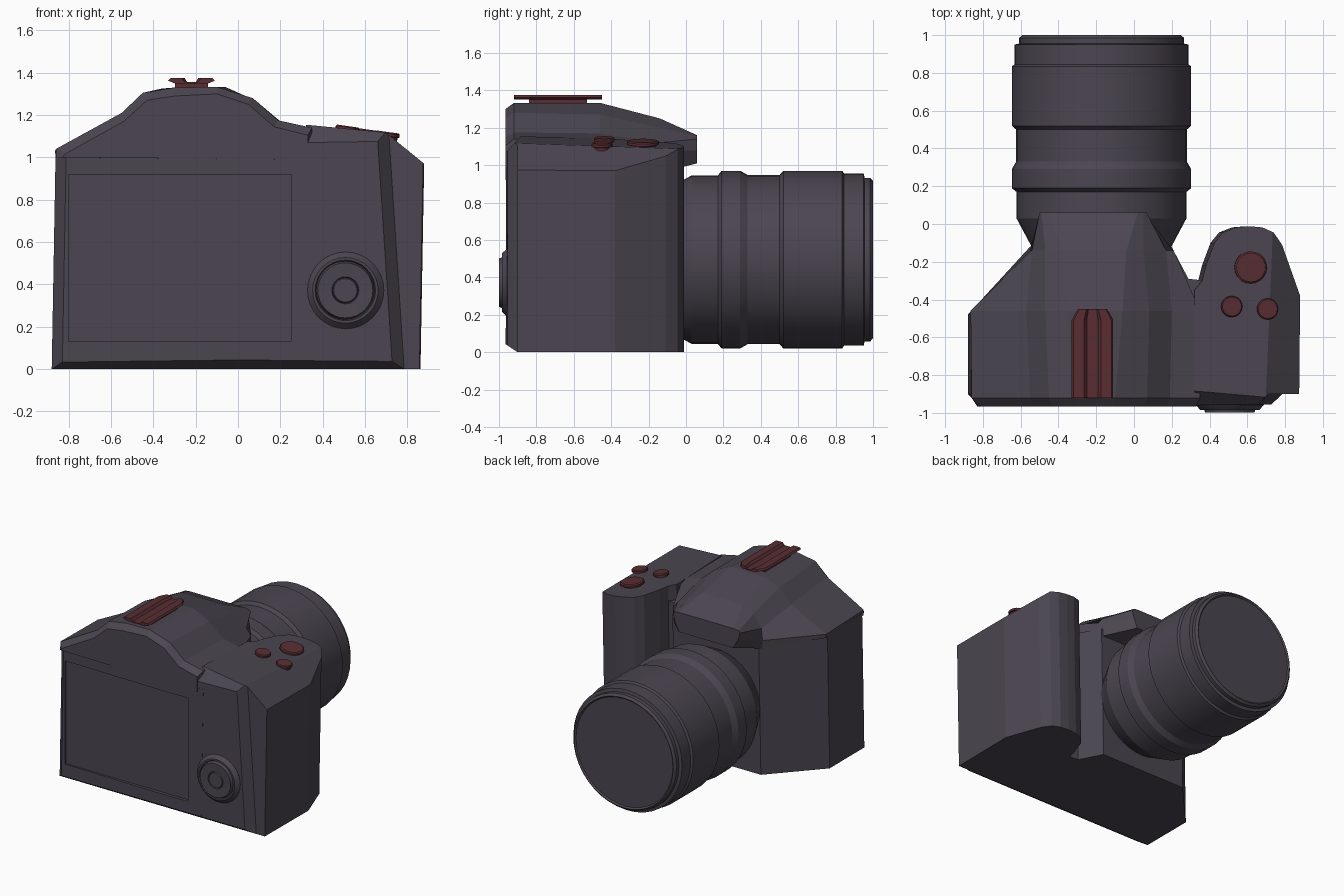
import bpy, bmesh, math
from mathutils import Vector

if "Cube" in bpy.data.objects:
    bpy.data.objects.remove(bpy.data.objects["Cube"])


def material(name, rgb):
    m = bpy.data.materials.new(name)
    m.diffuse_color = (*rgb, 1)
    m.use_nodes = True
    m.node_tree.nodes["Principled BSDF"].inputs["Base Color"].default_value = m.diffuse_color
    return m


DARK = material("dark_shell", (0.07, 0.06, 0.08))
RED = material("red_control", (0.10, 0.027, 0.032))


def add_object(name, bm, mat):
    bmesh.ops.recalc_face_normals(bm, faces=bm.faces)
    mesh = bpy.data.meshes.new(name)
    bm.to_mesh(mesh)
    bm.free()
    mesh.materials.append(mat)
    ob = bpy.data.objects.new(name, mesh)
    bpy.context.collection.objects.link(ob)
    return ob


def select(ob):
    bpy.ops.object.select_all(action='DESELECT')
    ob.select_set(True)
    bpy.context.view_layer.objects.active = ob


def loft(rings):
    """Skin equal-length rings of points and cap both ends."""
    bm = bmesh.new()
    vs = [[bm.verts.new(p) for p in ring] for ring in rings]
    n = len(vs[0])
    for a, b in zip(vs, vs[1:]):
        for i in range(n):
            j = (i + 1) % n
            bm.faces.new((a[i], a[j], b[j], b[i]))
    bm.faces.new(vs[0])
    bm.faces.new(vs[-1])
    bmesh.ops.recalc_face_normals(bm, faces=bm.faces)
    return bm


def slice_off(bm, point, normal):
    """Remove everything on the normal side of a plane and close the cut."""
    bmesh.ops.bisect_plane(bm, geom=bm.verts[:] + bm.edges[:] + bm.faces[:], dist=1e-5,
                           plane_co=point, plane_no=Vector(normal).normalized(), clear_outer=True)
    bmesh.ops.holes_fill(bm, edges=[e for e in bm.edges if e.is_boundary], sides=0)


def lathe(name, profile, mat, segments, place):
    """Revolve (radius, height) pairs; place maps local x, y, height to the world."""
    rings = []
    for r, h in profile:
        angles = [2 * math.pi * i / segments for i in range(segments)]
        rings.append([place(r * math.cos(a), r * math.sin(a), h) for a in angles])
    ob = add_object(name, loft(rings), mat)
    select(ob)
    bpy.ops.object.shade_smooth_by_angle(angle=math.radians(25))
    return ob


def plan_solid(plan, height):
    """Upright solid whose walls lean slightly, as the body sides do."""
    top = []
    for x, y in plan:
        lean = -0.065 if (0.6 < x < 0.82 and y < -0.85) else 0.018
        top.append((x + lean * height, y, height))
    bm = loft([[(x, y, 0) for x, y in plan], top])
    slice_off(bm, (0, -0.96, 0.04), (0, -0.04, -0.06))
    return bm


# Main body with front block behind the lens
body = add_object("main_body", plan_solid([
    (-0.83, -0.95), (-0.88, -0.90), (-0.88, -0.48), (-0.55, -0.12), (0.18, -0.12),
    (0.27, -0.29), (0.36, -0.30), (0.36, -0.96), (0.0, -0.965)], 1.02), DARK)

# Recessed screen on the back
bpy.ops.mesh.primitive_cube_add(size=1, location=(-0.275, -1.02, 0.525))
cutter = bpy.context.object
cutter.name = "screen_cutter"
cutter.scale = (1.05, 0.16, 0.79)
cutter.hide_render = True
mod = body.modifiers.new("screen", 'BOOLEAN')
mod.operation, mod.object, mod.solver = 'DIFFERENCE', cutter, 'EXACT'
select(body)
bpy.ops.object.modifier_apply(modifier="screen")
bpy.data.objects.remove(cutter)

# Hand grip with rounded front and sloping top
grip = plan_solid([
    (0.30, -0.96), (0.30, -0.35), (0.34, -0.30), (0.36, -0.22), (0.405, -0.10), (0.45, -0.045),
    (0.52, -0.018), (0.59, -0.012), (0.66, -0.018), (0.72, -0.045), (0.765, -0.11),
    (0.862, -0.38), (0.857, -0.90), (0.785, -0.90), (0.73, -0.955)], 1.25)
slice_off(grip, (0.35, -0.5, 1.14), (0.10, 0.03, 1))
slice_off(grip, (0.72, -0.5, 1.10), (0.13, 0, 0.16))
slice_off(grip, (0.5, -0.96, 1.07), (0, -0.05, 0.045))
add_object("hand_grip", grip, DARK)

# Viewfinder hump: cross-sections from back to overhanging nose
sections = {
    -0.965: [(-0.83, 1.0), (-0.81, 1.02), (-0.54, 1.17), (-0.43, 1.27), (-0.30, 1.29),
             (-0.10, 1.30), (0.05, 1.25), (0.17, 1.145), (0.33, 1.105), (0.33, 0.99)],
    -0.92: [(-0.86, 1.0), (-0.86, 1.04), (-0.55, 1.21), (-0.45, 1.305), (-0.30, 1.33),
            (-0.10, 1.333), (0.07, 1.28), (0.19, 1.175), (0.35, 1.14), (0.34, 0.99)],
    -0.46: [(-0.86, 1.0), (-0.865, 1.03), (-0.57, 1.18), (-0.47, 1.28), (-0.36, 1.325),
            (-0.06, 1.333), (0.08, 1.27), (0.20, 1.17), (0.35, 1.135), (0.34, 0.99)],
    -0.14: [(-0.55, 0.96), (-0.55, 1.02), (-0.54, 1.11), (-0.47, 1.20), (-0.38, 1.25),
            (-0.04, 1.25), (0.05, 1.20), (0.17, 1.12), (0.21, 1.07), (0.20, 0.96)],
    0.06: [(-0.44, 1.01), (-0.48, 1.08), (-0.50, 1.14), (-0.49, 1.155), (-0.45, 1.16),
           (0.02, 1.16), (0.05, 1.155), (0.066, 1.14), (0.05, 1.08), (0.02, 1.01)],
}
add_object("viewfinder_hump",
           loft([[(x, y, z) for x, z in s] for y, s in sections.items()]), DARK)

# Lens barrel with focus and zoom rings
lathe("lens_barrel", [
    (0.37, -0.15), (0.37, -0.12), (0.45, 0.03), (0.45, 0.17), (0.475, 0.19), (0.475, 0.29),
    (0.452, 0.33), (0.452, 0.50), (0.475, 0.52), (0.475, 0.835), (0.46, 0.845), (0.46, 0.95),
    (0.437, 0.955), (0.437, 0.985), (0.42, 1.0), (0.41, 0.99)],
    DARK, 40, lambda u, v, h: (-0.172 + u, h, 0.495 + v))

# Control dial on the back
lathe("control_dial", [
    (0.182, -0.93), (0.182, -0.957), (0.155, -0.985), (0.143, -0.985), (0.138, -0.975),
    (0.13, -0.999), (0.064, -0.995), (0.06, -0.985), (0.055, -0.997)],
    DARK, 32, lambda u, v, h: (0.507 + u, h, 0.372 + v))

# Shutter release and two small buttons, tilted with the grip top
TILT = 0.14
for name, x, y, z, r in [("shutter_button", 0.615, -0.23, 1.103, 0.085),
                         ("left_button", 0.515, -0.437, 1.12, 0.056),
                         ("right_button", 0.705, -0.45, 1.092, 0.056)]:
    lathe(name, [(r * 0.85, -0.03), (r * 0.85, 0.006), (r, 0.009), (r, 0.022), (r * 0.9, 0.028)],
          RED, 20, lambda u, v, h: (x + u + h * TILT, y + v, z + h - u * TILT))

# Accessory shoe: grooved rail on a narrow foot
rail = [(-0.08, 1.35), (-0.11, 1.362), (-0.10, 1.374), (-0.045, 1.374), (-0.03, 1.356),
        (0.03, 1.356), (0.045, 1.374), (0.10, 1.374), (0.11, 1.362), (0.08, 1.35)]
add_object("accessory_shoe", loft([[(-0.22 + x * k, y, z) for x, z in rail]
                                   for y, k in [(-0.92, 1), (-0.51, 1), (-0.45, 0.7)]]), RED)
bpy.ops.mesh.primitive_cube_add(size=1, location=(-0.22, -0.685, 1.338))
foot = bpy.context.object
foot.name = "shoe_foot"
foot.scale = (0.155, 0.31, 0.034)
foot.data.materials.append(RED)
